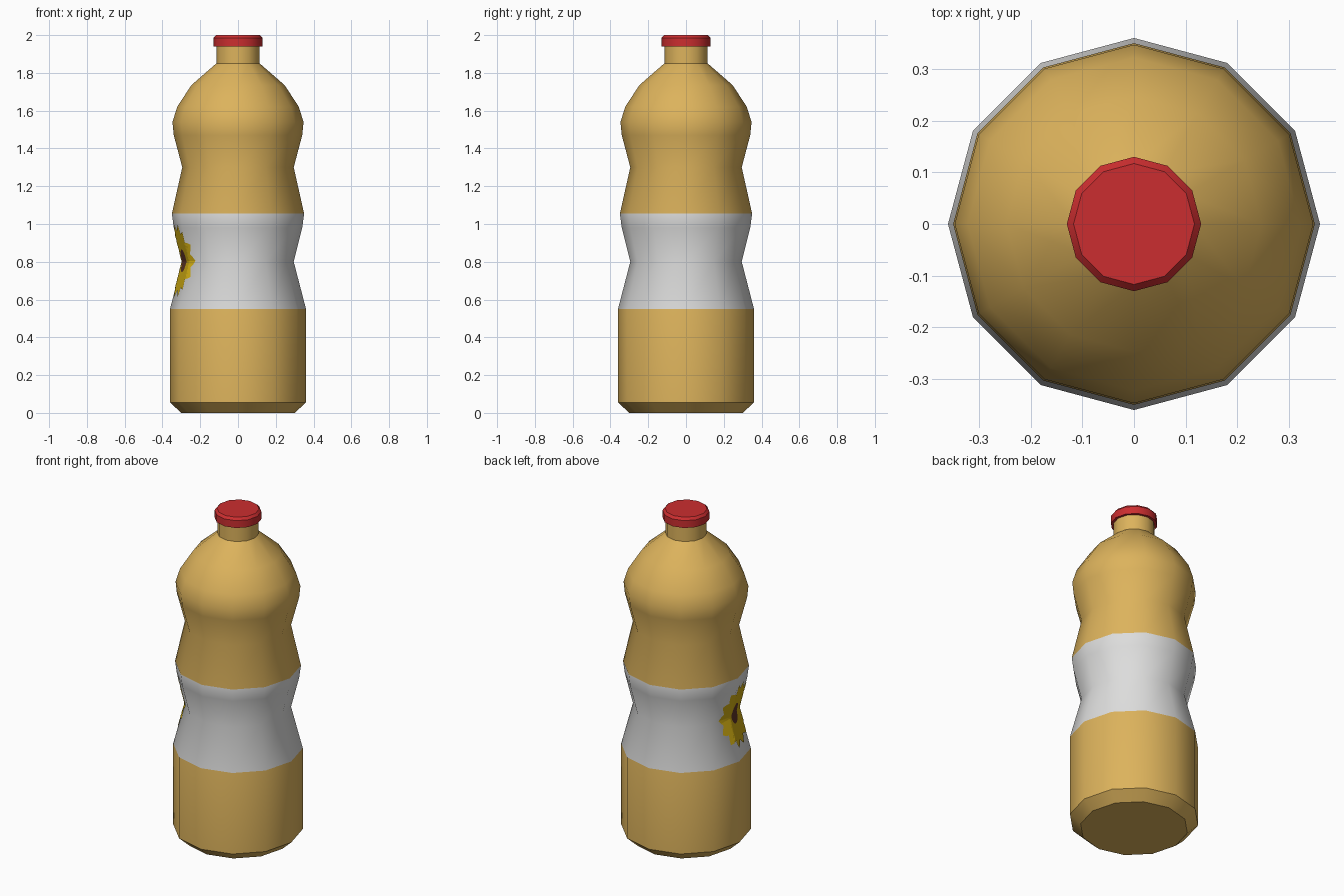
import bpy, math
from math import sin, cos, pi

if "Cube" in bpy.data.objects:
    bpy.data.objects.remove(bpy.data.objects["Cube"])

SIDES = 12


def material(name, rgb):
    m = bpy.data.materials.new(name)
    m.diffuse_color = (*rgb, 1)
    m.use_nodes = True
    m.node_tree.nodes["Principled BSDF"].inputs["Base Color"].default_value = m.diffuse_color
    return m


AMBER = material("amber_liquid", (0.72, 0.45, 0.107))
WHITE = material("label_white", (0.72, 0.72, 0.715))
RED = material("cap_red", (0.60, 0.027, 0.029))
YELLOW = material("petal_yellow", (0.64, 0.42, 0.006))
BROWN = material("seed_brown", (0.11, 0.035, 0.02))


def make_object(name, verts, faces, mats):
    me = bpy.data.meshes.new(name)
    me.from_pydata(verts, [], faces)
    for m in mats:
        me.materials.append(m)
    ob = bpy.data.objects.new(name, me)
    bpy.context.collection.objects.link(ob)
    bpy.ops.object.select_all(action='DESELECT')
    ob.select_set(True)
    bpy.context.view_layer.objects.active = ob
    return ob


def lathe(name, profile, mats, close_top=True):
    """Revolve (radius, z) points, bottom to top, with a closed base."""
    verts = [(r * cos(2 * pi * k / SIDES), r * sin(2 * pi * k / SIDES), z)
             for r, z in profile for k in range(SIDES)]
    faces = [tuple(reversed(range(SIDES)))]
    for i in range(len(profile) - 1):
        for k in range(SIDES):
            a, b = i * SIDES + k, i * SIDES + (k + 1) % SIDES
            faces.append((a, b, b + SIDES, a + SIDES))
    if close_top:
        n = len(verts)
        faces.append(tuple(range(n - SIDES, n)))
    return make_object(name, verts, faces, mats)


# Bottle body, with the label band coloured by height
LABEL = [(0.36, 0.55), (0.295, 0.80), (0.34, 0.98), (0.35, 1.055)]
body_profile = [(0.30, 0.0), (0.36, 0.055)] + LABEL + [
    (0.295, 1.30), (0.34, 1.47), (0.347, 1.54), (0.322, 1.62),
    (0.247, 1.735), (0.115, 1.85), (0.115, 1.96)]
body = lathe("bottle_body", body_profile, [AMBER, WHITE])
for p in body.data.polygons:
    p.material_index = 1 if 0.55 < p.center.z < 1.055 else 0
bpy.ops.object.shade_smooth_by_angle(angle=math.radians(35))

# Screw cap
lathe("cap", [(0.13, 1.94), (0.13, 1.985), (0.117, 2.0)], [RED])
bpy.ops.object.shade_smooth_by_angle(angle=math.radians(35))


# Sunflower print: thin sheet following the faceted label
def on_label(theta, z, lift):
    for (r0, z0), (r1, z1) in zip(LABEL, LABEL[1:]):
        if z <= z1:
            r = r0 + (r1 - r0) * (z - z0) / (z1 - z0)
            break
    step = 2 * pi / SIDES
    r *= cos(step / 2) / cos(theta % step - step / 2)
    r += lift
    return (r * cos(theta), r * sin(theta), z)


CENTRE, MID_Z = math.radians(191.5), 0.805
HALF_ANGLE, HALF_HEIGHT = math.radians(28), 0.195
SPOKES, RINGS, SEED_RINGS = 56, 15, 5
verts = [on_label(CENTRE, MID_Z, 0.004)]
for i in range(1, RINGS + 1):
    for k in range(SPOKES):
        a = 2 * pi * k / SPOKES
        if i <= SEED_RINGS:
            s = 0.31 * i / SEED_RINGS
        else:
            tip = 0.9 + 0.1 * cos(14 * a)      # petal tips
            s = 0.31 + (tip - 0.31) * (i - SEED_RINGS) / (RINGS - SEED_RINGS)
        verts.append(on_label(CENTRE + HALF_ANGLE * s * cos(a),
                              MID_Z + HALF_HEIGHT * s * sin(a), 0.004))
faces = []
for k in range(SPOKES):
    n = (k + 1) % SPOKES
    faces.append((0, 1 + k, 1 + n))
    for i in range(RINGS - 1):
        b = 1 + i * SPOKES
        faces.append((b + k, b + SPOKES + k, b + SPOKES + n, b + n))
flower = make_object("label_sunflower", verts, faces, [YELLOW, BROWN])
for f, p in enumerate(flower.data.polygons):
    p.material_index = 1 if f % RINGS < SEED_RINGS else 0
